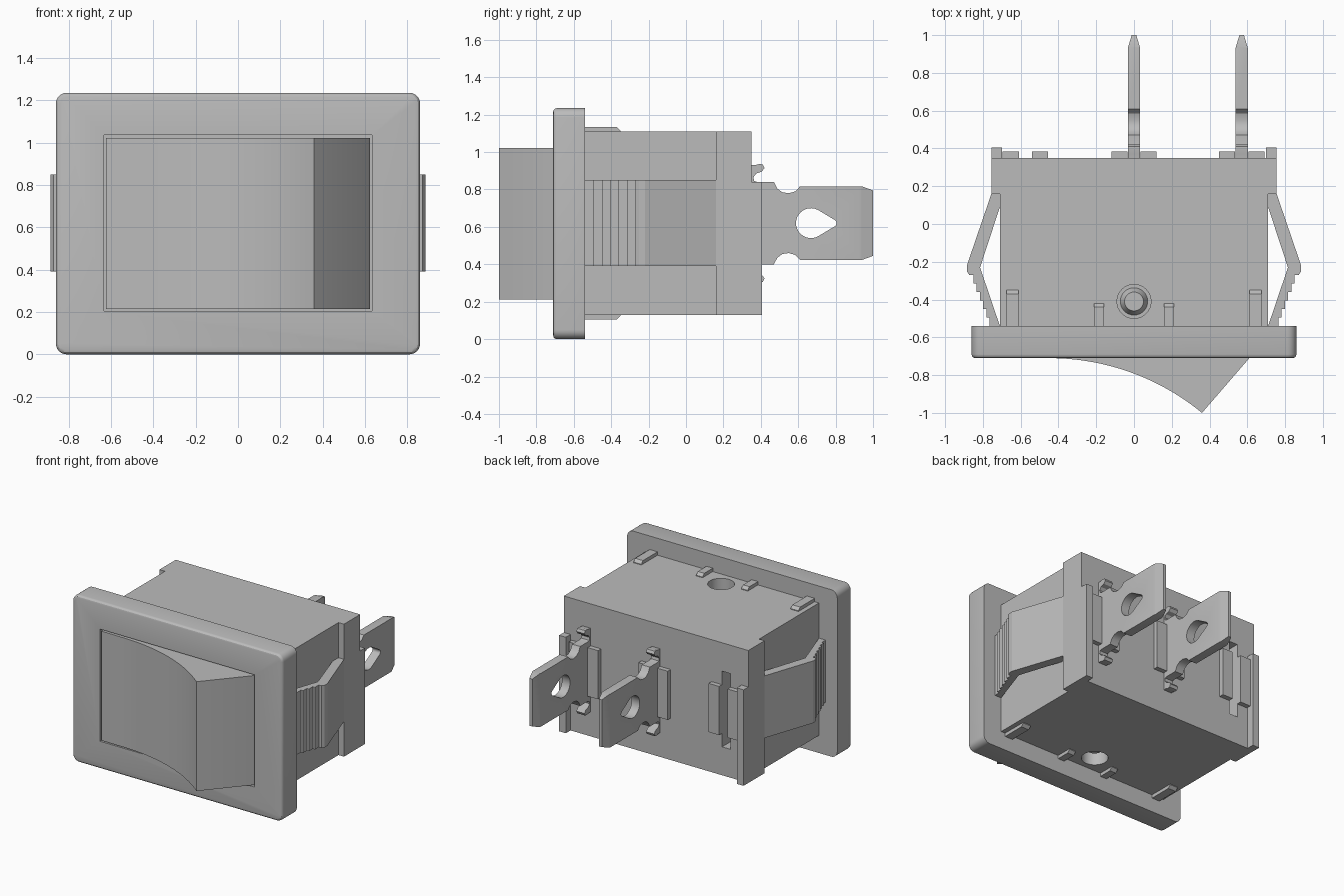
import bpy, bmesh, math

cube = bpy.data.objects.get("Cube")
if cube:
    bpy.data.objects.remove(cube, do_unlink=True)

# One plain grey for everything
grey = bpy.data.materials.new("plain grey")
grey.use_nodes = True
colour = (0.5, 0.5, 0.5, 1)
grey.diffuse_color = colour
grey.node_tree.nodes["Principled BSDF"].inputs["Base Color"].default_value = colour


def finish(name, bm):
    bmesh.ops.recalc_face_normals(bm, faces=bm.faces)
    mesh = bpy.data.meshes.new(name)
    bm.to_mesh(mesh)
    bm.free()
    mesh.materials.append(grey)
    obj = bpy.data.objects.new(name, mesh)
    bpy.context.collection.objects.link(obj)
    return obj


def prism(name, points, axis, low, high):
    """Extrude a 2D outline along one axis."""
    place = {"x": lambda a, b: (low, a, b),
             "y": lambda a, b: (a, low, b),
             "z": lambda a, b: (a, b, low)}[axis]
    bm = bmesh.new()
    face = bm.faces.new([bm.verts.new(place(a, b)) for a, b in points])
    moved = bmesh.ops.extrude_face_region(bm, geom=[face])["geom"]
    for v in moved:
        if isinstance(v, bmesh.types.BMVert):
            v.co["xyz".index(axis)] = high
    return finish(name, bm)


def box(name, x, y, z):
    return prism(name, [(x[0], y[0]), (x[1], y[0]), (x[1], y[1]), (x[0], y[1])], "z", *z)


def select(obj):
    bpy.ops.object.select_all(action="DESELECT")
    obj.select_set(True)
    bpy.context.view_layer.objects.active = obj


def combine(obj, tool, operation="DIFFERENCE"):
    """Apply a boolean and discard the helper."""
    select(obj)
    mod = obj.modifiers.new("cut", "BOOLEAN")
    mod.operation, mod.solver, mod.object = operation, "EXACT", tool
    bpy.ops.object.modifier_apply(modifier=mod.name)
    bpy.data.objects.remove(tool, do_unlink=True)


def smooth(obj, degrees=30):
    select(obj)
    bpy.ops.object.shade_smooth_by_angle(angle=math.radians(degrees))


def arc(cx, cy, r, start, end, steps):
    angles = [math.radians(start + (end - start) * i / steps) for i in range(steps + 1)]
    return [(cx + r * math.cos(a), cy + r * math.sin(a)) for a in angles]


# Front bezel with rounded corners, softened front rim and rocker opening
W, H, R = 0.86, 1.235, 0.05
outline = []
for cx, cz, start in ((W - R, H - R, 0), (R - W, H - R, 90), (R - W, R, 180), (W - R, R, 270)):
    outline += arc(cx, cz, R, start, start + 90, 6)
bezel = prism("bezel", outline, "y", -0.71, -0.54)
bm = bmesh.new()
bm.from_mesh(bezel.data)
rim = [e for e in bm.edges if all(v.co.y < -0.7 for v in e.verts)]
bmesh.ops.bevel(bm, geom=rim, offset=0.02, segments=3, profile=0.5, affect="EDGES")
bm.to_mesh(bezel.data)
bm.free()
combine(bezel, box("opening", (-0.632, 0.632), (-0.8, -0.62), (0.205, 1.035)))
smooth(bezel)

# Rocker: concave sweep up to a ridge, then a flat slope
radius, start_x = 1.276, -0.45
profile = [(-0.623, -0.6), (-0.623, -0.708)]
for i in range(25):
    dx = 0.81 * i / 24
    profile.append((start_x + dx, -0.71 - radius + math.sqrt(radius ** 2 - dx ** 2)))
profile += [(0.615, -0.705), (0.623, -0.69), (0.623, -0.6)]
rocker = prism("rocker", profile, "z", 0.213, 1.022)
smooth(rocker, 20)

# Housing: narrow behind the bezel, wider shoulders at the back
half = [(0.71, -0.54), (0.71, 0.16), (0.755, 0.16), (0.755, 0.35)]
housing = prism("housing", half + [(-x, y) for x, y in reversed(half)], "z", 0.13, 1.11)
combine(housing, box("empty_slot", (-0.61, -0.54), (0.15, 0.5), (0.34, 0.9)))
for low, high in ((1.0, 1.3), (0, 0.24)):
    combine(housing, prism("pivot_hole", arc(0, -0.41, 0.09, 0, 348.75, 31), "z", low, high))
smooth(housing)

# Shallow cones inside the pivot holes
for label, z, flip in (("upper", 1.0, 1), ("lower", 0.24, -1)):
    bm = bmesh.new()
    bmesh.ops.create_cone(bm, cap_ends=True, segments=32, radius1=0.075, radius2=0.05, depth=0.05)
    for v in bm.verts:
        v.co = (v.co.x, v.co.y - 0.41, z + flip * (v.co.z + 0.02))
    smooth(finish(label + "_pivot_pin", bm))

for side, s in (("left", 1), ("right", -1)):
    # Back corner posts
    box(side + "_corner_post", sorted((s * 0.70, s * 0.755)), (0.3, 0.405), (0.13, 0.84))

    # Spring clips with stepped grip ridges
    clip = [(0.70, 0.16), (0.755, 0.16), (0.885, -0.22), (0.885, -0.25), (0.872, -0.27)]
    for i in range(6):
        x = 0.85 - 0.017 * i
        y = -0.27 - 0.045 * i
        clip += [(x, y), (x, y - 0.045)]
    clip += [(0.71, -0.54), (0.815, -0.23), (0.71, 0.09)]
    prism(side + "_spring_clip", [(s * x, y) for x, y in clip], "z", 0.39, 0.85)

    # Locating ribs that show on the top and the underside
    for label, x, w, end in (("outer", 0.643, 0.032, -0.35), ("inner", 0.185, 0.026, -0.42)):
        rib = [(-0.55, 0.105), (end - 0.02, 0.105), (end, 0.125),
               (end, 1.115), (end - 0.02, 1.135), (-0.55, 1.135)]
        prism(side + "_" + label + "_rib", rib, "x", s * x - w, s * x + w)

# Raised pads beside each terminal position
for label, x in (("left", 0.57), ("middle", 0), ("right", -0.575)):
    for s in (-1, 1):
        box(label + "_pad", sorted((x + s * 0.035, x + s * 0.12)), (0.3, 0.385), (0.44, 0.8))

# Blade terminals: hooked base, necked waist, teardrop hole and tapered tip
upper = [(0.30, 0.93), (0.37, 0.93), (0.39, 0.936), (0.41, 0.934), (0.42, 0.915),
         (0.405, 0.895), (0.375, 0.885), (0.36, 0.865), (0.365, 0.845), (0.38, 0.84),
         (0.47, 0.84), (0.488, 0.805), (0.515, 0.785), (0.55, 0.78), (0.585, 0.79),
         (0.61, 0.817), (0.94, 0.817), (1.0, 0.795)]
blade = upper + [(y, 1.24 - z) for y, z in reversed(upper)]
taper = [(0.033, 0.2), (0.033, 0.93), (0.012, 1.0)]
hole = arc(0.668, 0.62, 0.08, 62, 298, 20) + arc(0.785, 0.62, 0.02, -62, 62, 6)
for label, x in (("left", 0.57), ("middle", 0)):
    terminal = prism(label + "_terminal", blade, "x", x - 0.1, x + 0.1)
    plan = [(x + a, b) for a, b in taper] + [(x - a, b) for a, b in reversed(taper)]
    combine(terminal, prism("tip_shape", plan, "z", 0, 1.3), "INTERSECT")
    combine(terminal, prism("hole_shape", hole, "x", x - 0.2, x + 0.2))
    smooth(terminal)
